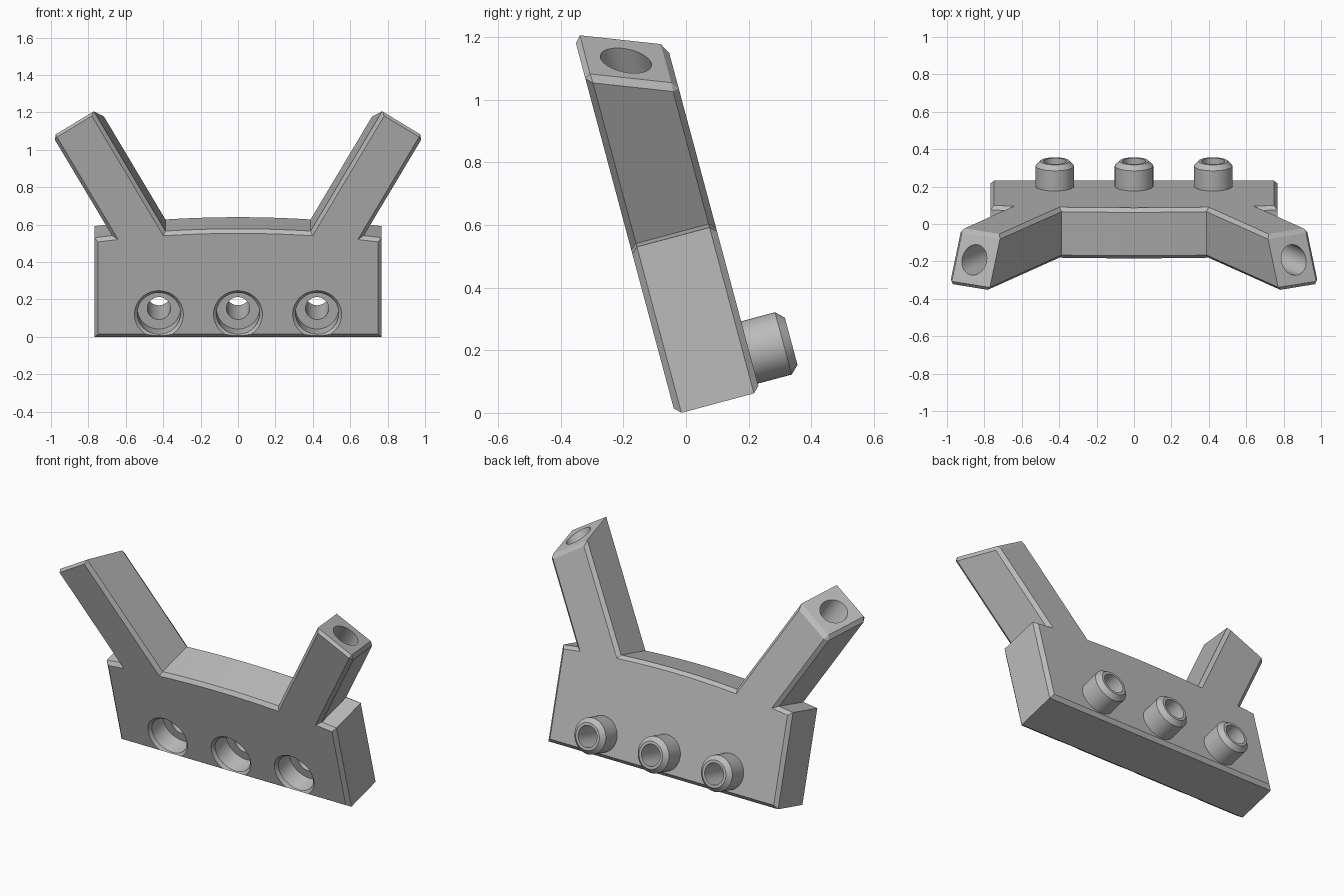
import bpy, bmesh, math
from mathutils import Matrix, Vector

cube = bpy.data.objects.get("Cube")
if cube:
    bpy.data.objects.remove(cube, do_unlink=True)

THICK = 0.28          # plate thickness
CHAMFER = 0.02
BORE_Z = 0.13         # height of the bosses along the plate
BORE_X = (-0.423, 0, 0.423)
ARM = Vector((0.5, 0, 0.866))    # direction of the +x arm
LEAN = Matrix.Translation((0, -0.034, -0.005)) @ Matrix.Rotation(math.radians(15), 4, "X")

grey = bpy.data.materials.new("mid_grey")
grey.use_nodes = True
colour = (0.5, 0.5, 0.5, 1)
grey.diffuse_color = colour
grey.node_tree.nodes["Principled BSDF"].inputs["Base Color"].default_value = colour


def make_object(name, bm):
    bmesh.ops.recalc_face_normals(bm, faces=bm.faces)
    mesh = bpy.data.meshes.new(name)
    bm.to_mesh(mesh)
    bm.free()
    mesh.materials.append(grey)
    obj = bpy.data.objects.new(name, mesh)
    bpy.context.collection.objects.link(obj)
    return obj


def revolve(name, profile, x, closed):
    """Spin (radius, depth) points round an axis running front to back."""
    bm = bmesh.new()
    verts = [bm.verts.new((x + r, d, BORE_Z)) for r, d in profile]
    ring = verts + verts[:1] if closed else verts
    edges = [bm.edges.new(pair) for pair in zip(ring, ring[1:])]
    bmesh.ops.spin(bm, geom=verts + edges, cent=(x, 0, BORE_Z), axis=(0, 1, 0),
                   angle=math.tau, steps=48, use_duplicate=False)
    bmesh.ops.remove_doubles(bm, verts=bm.verts, dist=1e-5)
    return make_object(name, bm)


def cut(target, cutter):
    cutter.hide_render = True
    mod = target.modifiers.new("cut", "BOOLEAN")
    mod.operation, mod.solver, mod.object = "DIFFERENCE", "EXACT", cutter
    bpy.context.view_layer.objects.active = target
    bpy.ops.object.modifier_apply(modifier=mod.name)
    bpy.data.objects.remove(cutter, do_unlink=True)


def crown(x):
    """Gently arched top of the plate."""
    return 0.598 - x * x / 12


# Plate outline: arched top, slanted arms, shoulders, straight bottom
inner_tip, outer_tip = (0.775, 1.256), (0.995, 1.118)
half = [(x, crown(x)) for x in (i * 0.388 / 8 for i in range(9))]
half += [inner_tip, outer_tip, (0.673, crown(0.673)), (0.768, crown(0.768)), (0.768, 0)]
outline = half + [(-x, z) for x, z in reversed(half[1:])]

bm = bmesh.new()
front = [bm.verts.new((x, 0, z)) for x, z in outline]
back = [bm.verts.new((x, THICK, z)) for x, z in outline]
bm.faces.new(front)
bm.faces.new(list(reversed(back)))
count = len(outline)
for i in range(count):
    j = (i + 1) % count
    bm.faces.new((front[i], back[i], back[j], front[j]))

# Slope the arm ends down toward the back
for v, (x, z) in zip(back, outline):
    if z > 1:
        v.co -= Vector((math.copysign(ARM.x, x), 0, ARM.z)) * 0.125

# Chamfer the front and back outlines and the outer end of each arm
bm.normal_update()
rim = [e for e in bm.edges if abs(e.verts[0].co.y - e.verts[1].co.y) < 1e-4]
rim += [e for e in bm.edges if e not in rim and abs(e.verts[0].co.x) > 0.9]
bmesh.ops.bevel(bm, geom=rim, offset=CHAMFER, offset_type="OFFSET", segments=1,
                profile=0.5, affect="EDGES", clamp_overlap=True)
plate = make_object("plate_with_arms", bm)
parts = [plate]

# Counterbored through holes and hollow bosses on the back
bore = [(0, -0.05), (0.131, -0.05), (0.131, 0), (0.115, 0.016),
        (0.115, 0.125), (0.062, 0.125), (0.062, 0.45), (0, 0.45)]
boss = [(0.062, THICK), (0.103, THICK), (0.103, 0.392), (0.078, 0.418), (0.062, 0.418)]
for name, x in zip(("right", "middle", "left"), BORE_X):
    cut(plate, revolve("bore_cutter", bore, x, False))
    parts.append(revolve(name + "_boss", boss, x, True))

# Blind socket drilled along each arm from its sloped end
for side in (-1, 1):
    axis = Vector((side * ARM.x, 0, ARM.z))
    middle = Vector((side * (inner_tip[0] + outer_tip[0]) / 2, THICK / 2,
                     (inner_tip[1] + outer_tip[1]) / 2)) - axis * 0.0625
    bm = bmesh.new()
    bmesh.ops.create_cone(bm, cap_ends=True, segments=48, radius1=0.076, radius2=0.076, depth=0.5,
                          matrix=Matrix.Translation(middle) @ axis.to_track_quat("Z", "Y").to_matrix().to_4x4())
    cut(plate, make_object("socket_cutter", bm))

# Lean everything toward the front and shade
bpy.ops.object.select_all(action="DESELECT")
for part in parts:
    part.data.transform(LEAN)
    part.select_set(True)
bpy.context.view_layer.objects.active = plate
bpy.ops.object.shade_smooth_by_angle(angle=math.radians(25))
